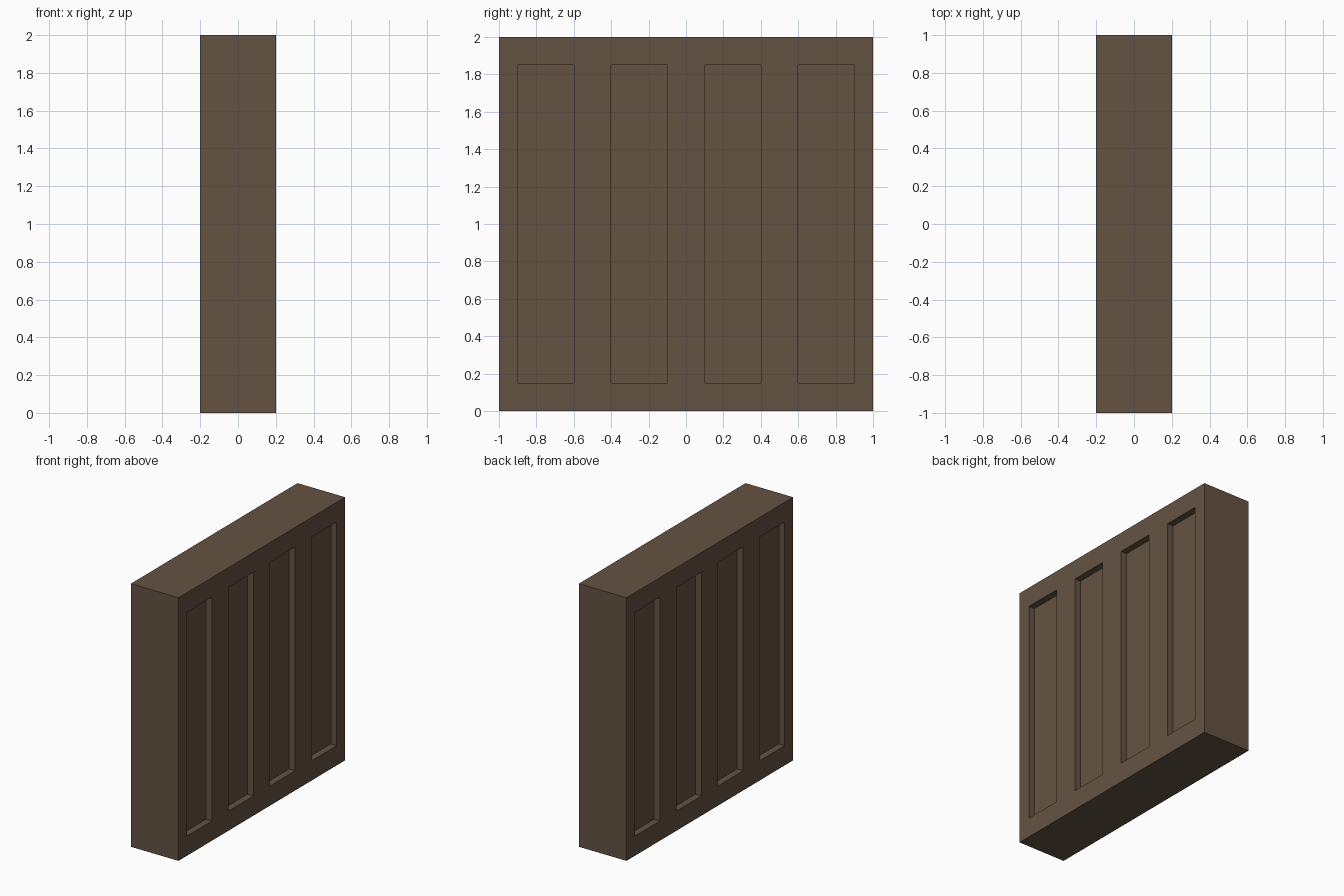
import bpy
import bmesh

cube = bpy.data.objects.get("Cube")
if cube:
    bpy.data.objects.remove(cube, do_unlink=True)

# Overall size and panel layout
THICK, LENGTH, HEIGHT = 0.4, 2.0, 2.0
PANEL_W, PANEL_Z, DEPTH = 0.3, (0.15, 1.85), 0.05
PANEL_CENTRES = (-0.75, -0.25, 0.25, 0.75)

# Brown finish
brown = bpy.data.materials.new("dark_brown")
brown.use_nodes = True
colour = (0.127, 0.086, 0.054, 1.0)
brown.diffuse_color = colour
bsdf = brown.node_tree.nodes["Principled BSDF"]
bsdf.inputs["Base Color"].default_value = colour
bsdf.inputs["Roughness"].default_value = 0.8

# Solid slab standing on the ground
bm = bmesh.new()
bmesh.ops.create_cube(bm, size=1.0)
bmesh.ops.scale(bm, vec=(THICK, LENGTH, HEIGHT), verts=bm.verts)
bmesh.ops.translate(bm, vec=(0, 0, HEIGHT / 2), verts=bm.verts)


def cut(point, normal):
    geom = bm.verts[:] + bm.edges[:] + bm.faces[:]
    bmesh.ops.bisect_plane(bm, geom=geom, plane_co=point, plane_no=normal)


# Cut lines around every panel
for y in PANEL_CENTRES:
    for side in (-1, 1):
        cut((0, y + side * PANEL_W / 2, 0), (0, 1, 0))
for z in PANEL_Z:
    cut((0, 0, z), (0, 0, 1))


def is_panel(face):
    c = face.calc_center_median()
    return (abs(face.normal.x) > 0.9 and PANEL_Z[0] < c.z < PANEL_Z[1]
            and any(abs(c.y - y) < 0.01 for y in PANEL_CENTRES))


# Sink the panels into both broad sides
bm.normal_update()
panels = [f for f in bm.faces if is_panel(f)]
bmesh.ops.inset_individual(bm, faces=panels, thickness=0.0, depth=-DEPTH)
bmesh.ops.recalc_face_normals(bm, faces=bm.faces)

mesh = bpy.data.meshes.new("panelled_wall")
bm.to_mesh(mesh)
bm.free()
mesh.materials.append(brown)
wall = bpy.data.objects.new("panelled_wall", mesh)
bpy.context.collection.objects.link(wall)
